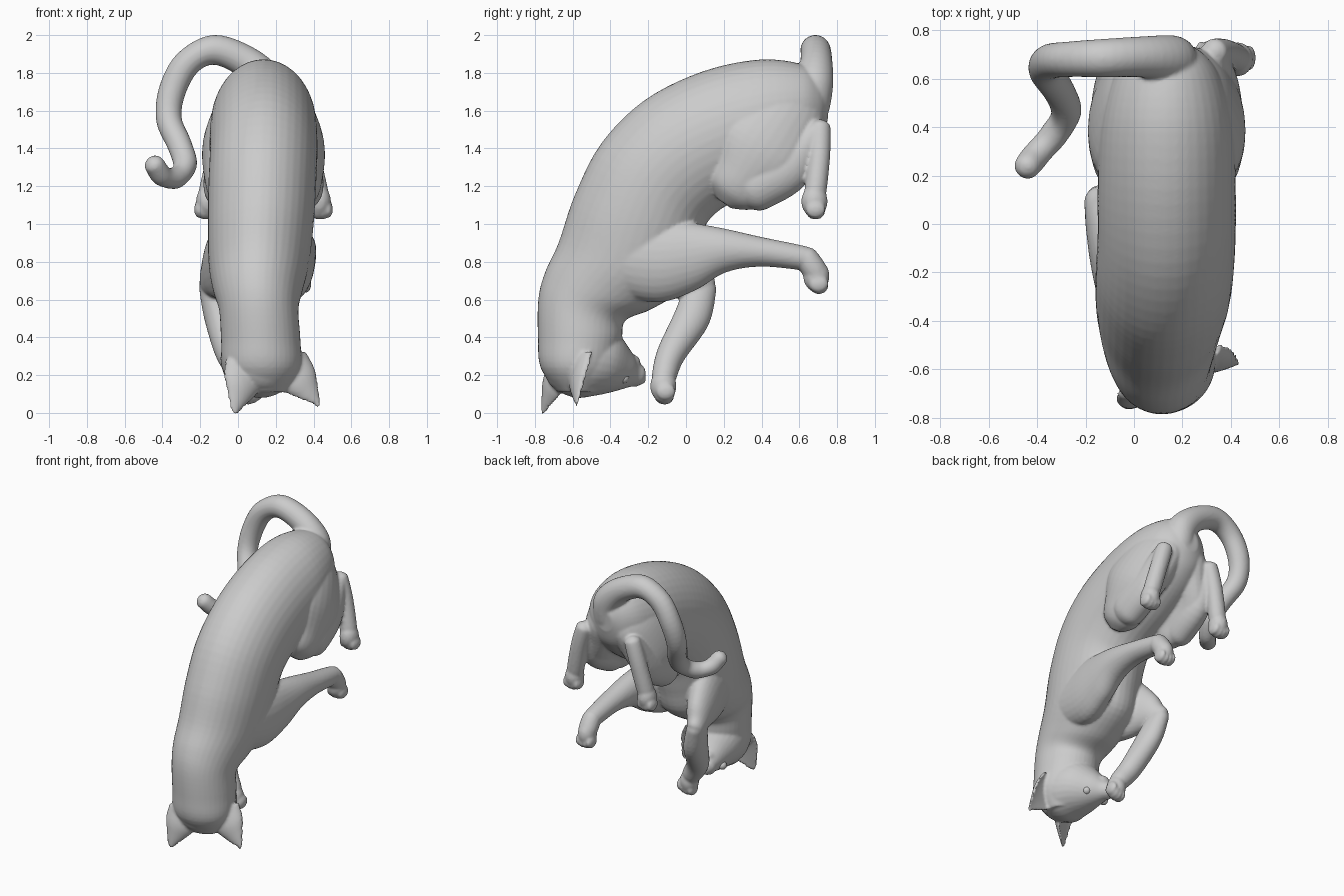
import bpy, bmesh, math
from mathutils import Vector as V, Matrix

CX = 0.135          # symmetry plane of the torso
skin = bmesh.new()  # every fleshy part goes here and is fused by a voxel remesh


def catmull(a, b, c, d, t):
    return 0.5 * (2*b + (c-a)*t + (2*a-5*b+4*c-d)*t*t + (3*b-a-3*c+d)*t**3)


def loft(rings, seg=28, sub=5, dent=1):
    """Closed skin through elliptical rings (centre, axis_a, axis_b); dent < 0 hollows the +b side."""
    fine = []
    n = len(rings)
    for i in range(n - 1):
        q = [rings[max(i-1, 0)], rings[i], rings[i+1], rings[min(i+2, n-1)]]
        for s in range(sub):
            fine.append([catmull(*(r[k] for r in q), s/sub) for k in range(3)])
    fine.append(list(rings[-1]))
    loops = []
    for c, a, b in fine:
        loop = []
        for k in range(seg):
            w = 2*math.pi*k/seg
            sn = math.sin(w)
            loop.append(skin.verts.new(c + a*math.cos(w) + b*sn*(dent if sn > 0 else 1)))
        loops.append(loop)
    for p, q in zip(loops, loops[1:]):
        for k in range(seg):
            skin.faces.new((p[k], p[(k+1) % seg], q[(k+1) % seg], q[k]))
    skin.faces.new(loops[0])
    skin.faces.new(loops[-1])


def tube(pts, ref=(1, 0, 0)):
    """Round-ended limb through (x, y, z, radius, flatness along ref)."""
    pts = [tuple(p) + (1,) * (5 - len(p)) for p in pts]
    P = [V(p[:3]) for p in pts]
    rings = []
    for i, p in enumerate(pts):
        t = (P[min(i+1, len(P)-1)] - P[max(i-1, 0)]).normalized()
        a = V(ref)
        a = (a - t*a.dot(t)).normalized()
        b = t.cross(a)
        ring = (P[i], a*p[3]*p[4], b*p[3])
        cap = [(P[i] + t*p[3]*o*(-1 if i == 0 else 1), ring[1]*s, ring[2]*s)
               for o, s in ((0.95, 0.25), (0.6, 0.78))]
        if i == 0:
            rings += cap + [ring]
        elif i == len(pts) - 1:
            rings += [ring] + cap[::-1]
        else:
            rings.append(ring)
    loft(rings)


def ball(c, r):
    m = Matrix.Translation(c) @ Matrix.Diagonal((*r, 1))
    bmesh.ops.create_uvsphere(skin, u_segments=20, v_segments=14, radius=1, matrix=m)


def paw(c, d, side, front):
    """Pad plus four toes pointing along d."""
    c, d, side, front = V(c), V(d).normalized(), V(side).normalized(), V(front).normalized()
    ball(c, (0.062, 0.07, 0.085))
    for k in (-1.5, -0.5, 0.5, 1.5):
        ball(c + d*(0.056 - 0.009*abs(k)) + side*k*0.028 + front*0.008, (0.026, 0.052, 0.046))


# torso: (back y, z, belly y, z, half width, centre x)
torso = [(0.76, 1.70, 0.75, 1.55, 0.06, CX), (0.70, 1.79, 0.71, 1.44, 0.15, CX),
         (0.60, 1.85, 0.60, 1.32, 0.225, CX), (0.38, 1.87, 0.42, 1.20, 0.275, CX),
         (0.08, 1.805, 0.22, 1.10, 0.285, CX), (-0.22, 1.655, 0.14, 1.04, 0.285, CX),
         (-0.45, 1.425, 0.10, 0.98, 0.285, 0.128), (-0.59, 1.15, 0.06, 0.84, 0.28, 0.12),
         (-0.675, 0.90, 0.00, 0.67, 0.265, 0.11), (-0.748, 0.74, -0.18, 0.55, 0.235, 0.105),
         (-0.782, 0.60, -0.32, 0.49, 0.21, 0.11), (-0.784, 0.40, -0.34, 0.39, 0.21, 0.12),
         (-0.77, 0.24, -0.38, 0.24, 0.205, 0.125), (-0.68, 0.11, -0.46, 0.11, 0.13, 0.125)]
loft([(V((x, (by+fy)/2, (bz+fz)/2)), V((w, 0, 0)), V((0, (by-fy)/2, (bz-fz)/2)))
      for by, bz, fy, fz, w, x in torso], seg=40)

# head and muzzle, turned a little to the left
tube([(0.12, -0.57, 0.285, 0.205), (0.085, -0.44, 0.27, 0.185),
      (0.048, -0.345, 0.225, 0.12), (0.02, -0.28, 0.205, 0.07)])
ball((0.035, -0.305, 0.265), (0.06, 0.065, 0.05))   # chin
ball((0.015, -0.235, 0.175), (0.028, 0.024, 0.022))  # nose


def ear(base, tip, half):
    """Tapered ear, convex behind and cupped toward the face."""
    base, tip = V(base), V(tip)
    f = V((-0.38, 0.92, 0)).normalized()
    w = (tip - base).cross(f).normalized()
    loft([(base.lerp(tip, v), w*half*s, f*half*0.62*s)
          for v, s in ((0, 1.0), (0.35, 0.86), (0.65, 0.53), (0.88, 0.24), (1, 0.11))], dent=-0.25)


ear((0.25, -0.53, 0.26), (0.43, -0.575, 0.035), 0.13)   # right ear
ear((0.035, -0.645, 0.24), (-0.024, -0.76, -0.01), 0.125)  # left ear

# hind legs, mirrored about the torso plane
for s in (1, -1):
    def m(p, s=s):
        return (CX + s*(p[0]-CX),) + tuple(p[1:])
    tube([m(p) for p in [(0.325, 0.305, 1.255, 0.188, 0.66), (0.325, 0.40, 1.39, 0.275, 0.49),
                         (0.26, 0.50, 1.54, 0.24, 0.62)]])                       # thigh
    tube([m(p) for p in [(0.345, 0.38, 1.205, 0.135, 0.8), (0.34, 0.55, 1.31, 0.13, 0.75),
                         (0.33, 0.69, 1.49, 0.06)]])                             # shin
    tube([m(p) for p in [(0.335, 0.71, 1.50, 0.056), (0.375, 0.705, 1.36, 0.058),
                         (0.42, 0.685, 1.17, 0.058)]])                           # foot
    paw(m((0.43, 0.68, 1.12)), (s*0.1, -0.05, -1), (1, 0, 0), (0, 1, 0))

# right foreleg, stretched out
tube([(0.24, -0.40, 0.84, 0.20, 0.62), (0.275, -0.15, 0.81, 0.225, 0.56), (0.305, 0.02, 0.83, 0.185, 0.58),
      (0.32, 0.2, 0.86, 0.118, 0.8), (0.325, 0.4, 0.852, 0.078), (0.32, 0.62, 0.82, 0.064)])
tube([(0.32, 0.64, 0.815, 0.064), (0.32, 0.685, 0.75, 0.064)])
paw((0.32, 0.69, 0.725), (0, 0.1, -1), (1, 0, 0), (0, 1, 0))

# left foreleg, folded back to the face
tube([(0.0, -0.40, 0.83, 0.20, 0.62), (-0.065, -0.15, 0.80, 0.215, 0.54),
      (-0.115, 0.0, 0.73, 0.14, 0.62), (-0.14, 0.07, 0.68, 0.088, 0.75)])
tube([(-0.14, 0.075, 0.65, 0.086, 0.75), (-0.10, 0.03, 0.50, 0.096, 0.8),
      (-0.04, -0.08, 0.31, 0.076), (0.03, -0.115, 0.2, 0.066)])
paw((0.055, -0.12, 0.142), (0.3, 0, -1), (1, 0.1, 0.3), (0, 1, 0))

# tail
tube([(0.17, 0.66, 1.62, 0.10), (0.15, 0.68, 1.75, 0.10), (0.04, 0.69, 1.86, 0.085),
      (-0.13, 0.685, 1.922, 0.079), (-0.27, 0.68, 1.85, 0.073), (-0.35, 0.67, 1.70, 0.072),
      (-0.365, 0.63, 1.55, 0.068), (-0.31, 0.55, 1.42, 0.065), (-0.28, 0.46, 1.31, 0.062),
      (-0.33, 0.37, 1.245, 0.058), (-0.40, 0.29, 1.255, 0.056), (-0.44, 0.24, 1.31, 0.054)],
     ref=(0, 1, 0))


def make_object(name, bm):
    bmesh.ops.recalc_face_normals(bm, faces=bm.faces[:])
    for f in bm.faces:
        f.smooth = True
    me = bpy.data.meshes.new(name)
    bm.to_mesh(me)
    bm.free()
    ob = bpy.data.objects.new(name, me)
    bpy.context.collection.objects.link(ob)
    return ob


body = make_object("cat_body", skin)
rm = body.modifiers.new("fuse", 'REMESH')
rm.mode, rm.voxel_size, rm.use_smooth_shade = 'VOXEL', 0.010, True
sm = body.modifiers.new("soften", 'SMOOTH')
sm.factor, sm.iterations = 0.5, 3

# eyes
for name, c in (("right_eye", (0.135, -0.33, 0.185)), ("left_eye", (-0.04, -0.365, 0.185))):
    bm = bmesh.new()
    bmesh.ops.create_uvsphere(bm, u_segments=16, v_segments=10, radius=0.03,
                              matrix=Matrix.Translation(c))
    make_object(name, bm)
